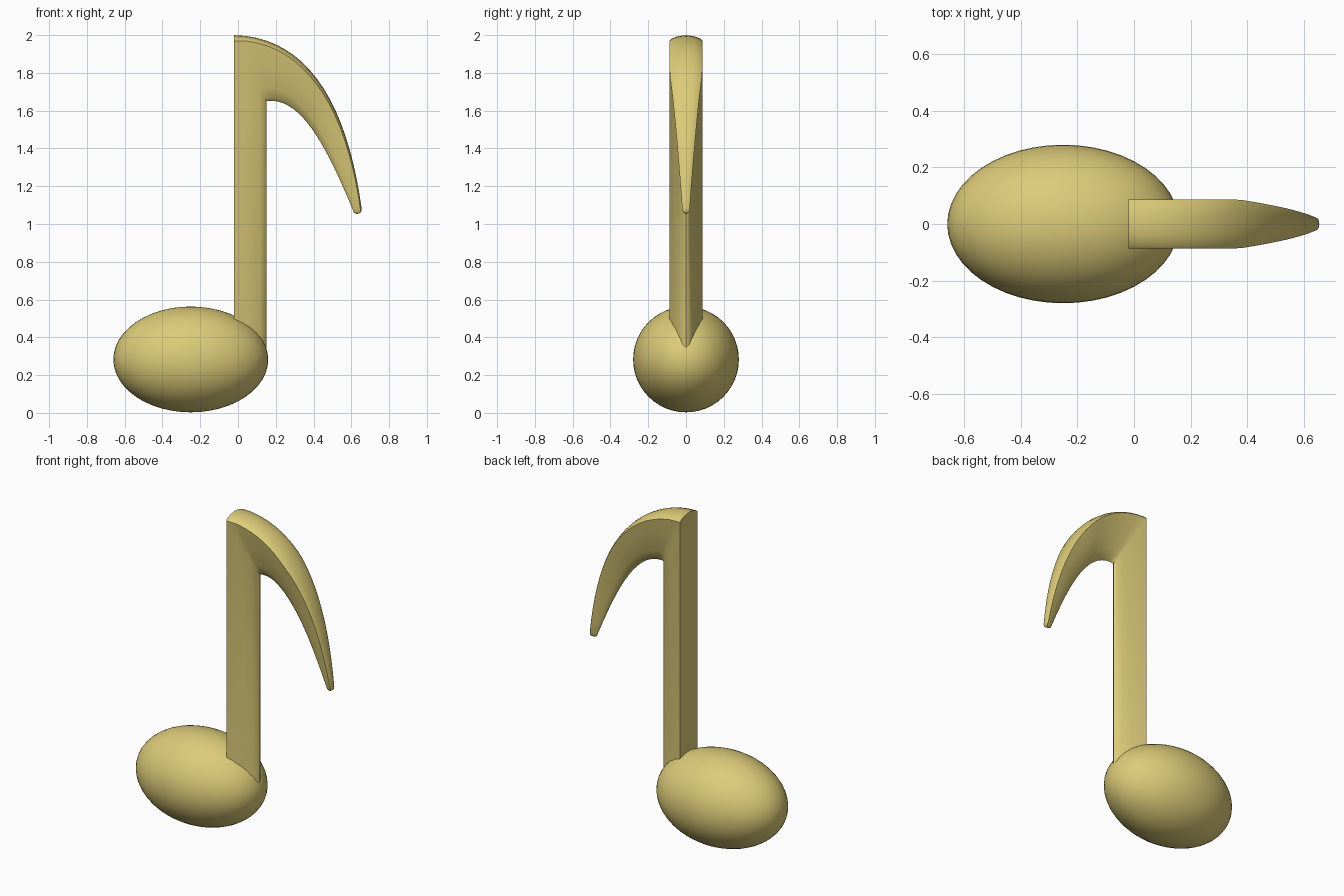
import bpy, bmesh
from mathutils import Vector
from mathutils.geometry import interpolate_bezier

cube = bpy.data.objects.get("Cube")
if cube:
    bpy.data.objects.remove(cube, do_unlink=True)

gold = bpy.data.materials.new("pale_gold")
gold.use_nodes = True
colour = (0.72, 0.60, 0.19, 1)
gold.diffuse_color = colour
gold.node_tree.nodes["Principled BSDF"].inputs["Base Color"].default_value = colour


def finish(obj, angle):
    obj.data.materials.append(gold)
    bpy.ops.object.select_all(action='DESELECT')
    obj.select_set(True)
    bpy.context.view_layer.objects.active = obj
    bpy.ops.object.shade_smooth_by_angle(angle=angle)


# Note head: a stretched ball
bpy.ops.mesh.primitive_uv_sphere_add(segments=48, ring_count=24, radius=1,
                                     location=(-0.25, 0, 0.283))
head = bpy.context.object
head.name = "note_head"
head.scale = (0.41, 0.28, 0.28)
bpy.ops.object.transform_apply(location=False, rotation=False, scale=True)
finish(head, 0.9)

# Half of the cross-section: (depth, width, share of the crown drop)
half = [(0, 0, 0), (0, 0.5, 0.2), (0, 0.88, 0.62), (0, 1, 1),
        (0.4, 0.77, 0.4), (0.8, 0.42, 0), (0.95, 0.2, 0), (1, 0, 0)]
section = half + [(d, -w, c) for d, w, c in half[-2:0:-1]]

# Stations along the stem and flag: outer point, inner point, half width, drop vector
FULL = 0.087
stations = [(Vector((-0.02, 0, 0.3)), Vector((0.15, 0, 0.3)), FULL, Vector())]
STEPS = 20
outer = interpolate_bezier(Vector((-0.02, 0, 2)), Vector((0.38, 0, 1.99)),
                           Vector((0.58, 0, 1.62)), Vector((0.655, 0, 1.08)), STEPS)
inner = interpolate_bezier(Vector((0.15, 0, 1.65)), Vector((0.34, 0, 1.68)),
                           Vector((0.48, 0, 1.38)), Vector((0.61, 0, 1.07)), STEPS)
for i, (a, b) in enumerate(zip(outer, inner)):
    t = i / (STEPS - 1)
    width = FULL - 0.067 * max(0, (t - 0.4) / 0.6)
    way = (b - a).normalized() if i else Vector((0, 0, -1))
    stations.append((a, b, width, way * 0.03 * width / FULL))
# Rounded tip
stations.append((Vector((0.652, 0, 1.063)), Vector((0.616, 0, 1.058)), 0.015, Vector()))
stations.append((Vector((0.642, 0, 1.055)), Vector((0.626, 0, 1.053)), 0.007, Vector()))

# Loft the stem and flag as one mitred body
bm = bmesh.new()
rings = []
for a, b, width, drop in stations:
    rings.append([bm.verts.new(a.lerp(b, d) + drop * c + Vector((0, w * width, 0)))
                  for d, w, c in section])
count = len(section)
for r, s in zip(rings, rings[1:]):
    for k in range(count):
        n = (k + 1) % count
        bm.faces.new((r[k], r[n], s[n], s[k]))
bm.faces.new(rings[0])
bm.faces.new(rings[-1])
bmesh.ops.recalc_face_normals(bm, faces=bm.faces)
mesh = bpy.data.meshes.new("stem_and_flag")
bm.to_mesh(mesh)
bm.free()
stem = bpy.data.objects.new("stem_and_flag", mesh)
bpy.context.collection.objects.link(stem)
finish(stem, 0.9)
